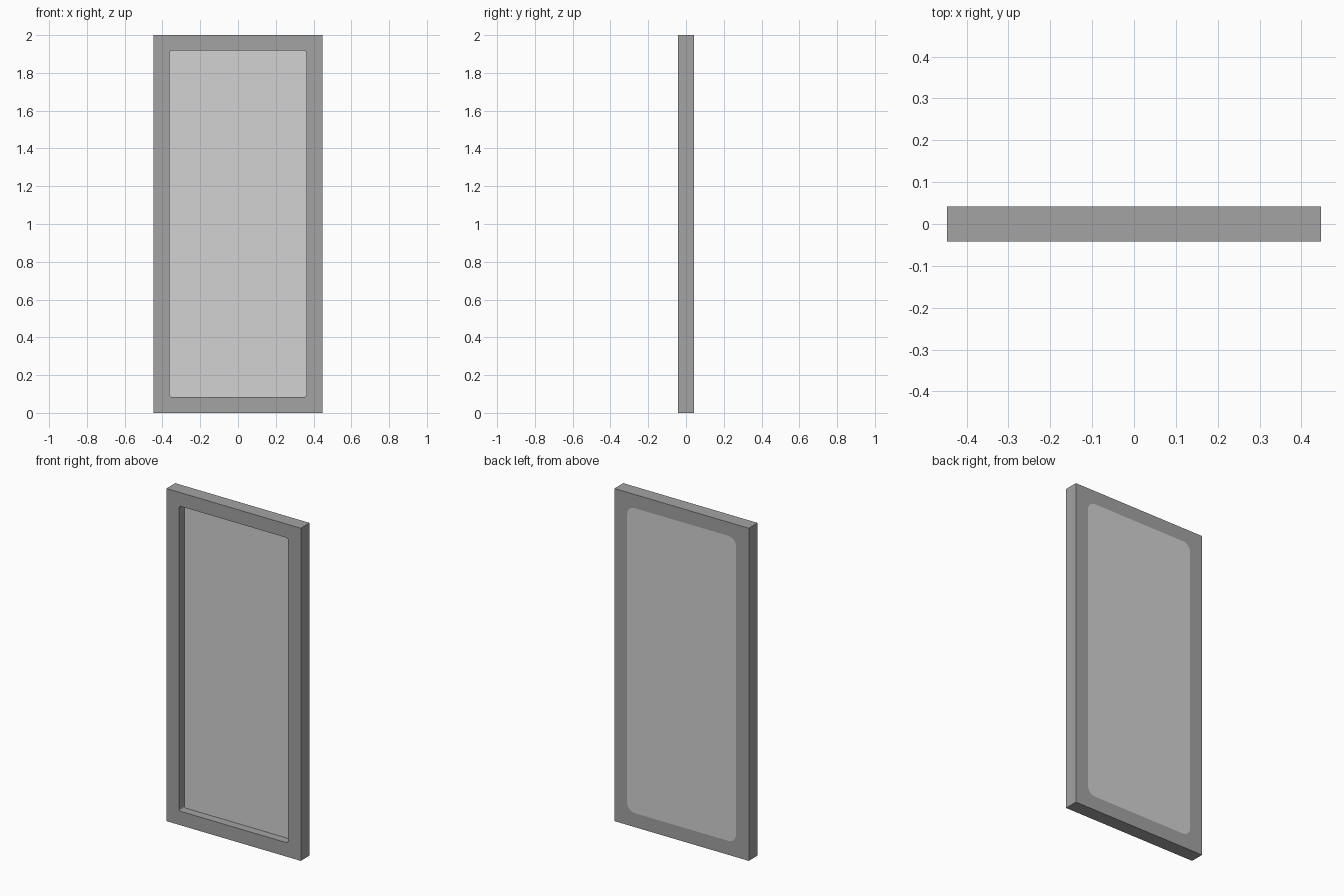
import bpy, bmesh, math

cube = bpy.data.objects.get("Cube")
if cube:
    bpy.data.objects.remove(cube, do_unlink=True)

HALF_W, HEIGHT, HALF_D = 0.447, 2.0, 0.042     # outer size
OPEN_X, OPEN_Z0, OPEN_Z1 = 0.362, 0.084, 1.918  # opening
PANE_Y = 0.008                                  # recessed front of the pane
FRONT_R, BACK_R = 0.013, 0.05                   # corner radii
STEPS = 8                                       # segments per rounded corner


def material(name, value):
    m = bpy.data.materials.new(name)
    m.use_nodes = True
    colour = (value, value, value, 1)
    m.diffuse_color = colour
    bsdf = m.node_tree.nodes["Principled BSDF"]
    bsdf.inputs["Base Color"].default_value = colour
    bsdf.inputs["Roughness"].default_value = 0.6
    return m


def opening(bm, y, r):
    """Rounded rectangle, as four corner arcs, counter-clockwise from the front."""
    corners = [(OPEN_X, OPEN_Z1), (-OPEN_X, OPEN_Z1), (-OPEN_X, OPEN_Z0), (OPEN_X, OPEN_Z0)]
    arcs = []
    for i, (x, z) in enumerate(corners):
        cx = x - math.copysign(r, x)
        cz = z - r if z == OPEN_Z1 else z + r
        angles = [math.pi / 2 * (i + k / STEPS) for k in range(STEPS + 1)]
        arcs.append([bm.verts.new((cx + r * math.cos(a), y, cz + r * math.sin(a))) for a in angles])
    return arcs


def outline(bm, y):
    return [bm.verts.new((x, y, z)) for x, z in
            [(HALF_W, HEIGHT), (-HALF_W, HEIGHT), (-HALF_W, 0), (HALF_W, 0)]]


def ring(bm, outer, arcs):
    """Flat border between the outline and a rounded opening."""
    for i, arc in enumerate(arcs):
        j = (i + 1) % 4
        for a, b in zip(arc, arc[1:]):
            bm.faces.new((outer[i], b, a))
        bm.faces.new((outer[i], outer[j], arcs[j][0], arc[-1]))


def loft(bm, loop_a, loop_b):
    n = len(loop_a)
    for i in range(n):
        j = (i + 1) % n
        bm.faces.new((loop_a[i], loop_a[j], loop_b[j], loop_b[i]))


def finish(bm, name, mat):
    bmesh.ops.recalc_face_normals(bm, faces=bm.faces)
    mesh = bpy.data.meshes.new(name)
    bm.to_mesh(mesh)
    bm.free()
    mesh.materials.append(mat)
    obj = bpy.data.objects.new(name, mesh)
    bpy.context.collection.objects.link(obj)


# Frame: front border, recess walls, hidden seat around the pane, back border, outer sides
bm = bmesh.new()
front, back = outline(bm, -HALF_D), outline(bm, HALF_D)
lip, seat, rear = opening(bm, -HALF_D, FRONT_R), opening(bm, PANE_Y, FRONT_R), opening(bm, HALF_D, BACK_R)
ring(bm, front, lip)
ring(bm, back, rear)
loft(bm, front, back)
loft(bm, sum(lip, []), sum(seat, []))
loft(bm, sum(seat, []), sum(rear, []))
finish(bm, "frame", material("mid grey", 0.366))

# Pane: recessed at the front, flush at the back
bm = bmesh.new()
near = sum(opening(bm, PANE_Y, FRONT_R), [])
far = sum(opening(bm, HALF_D, BACK_R), [])
bm.faces.new(near)
bm.faces.new(far)
loft(bm, near, far)
finish(bm, "pane", material("light grey", 0.645))
